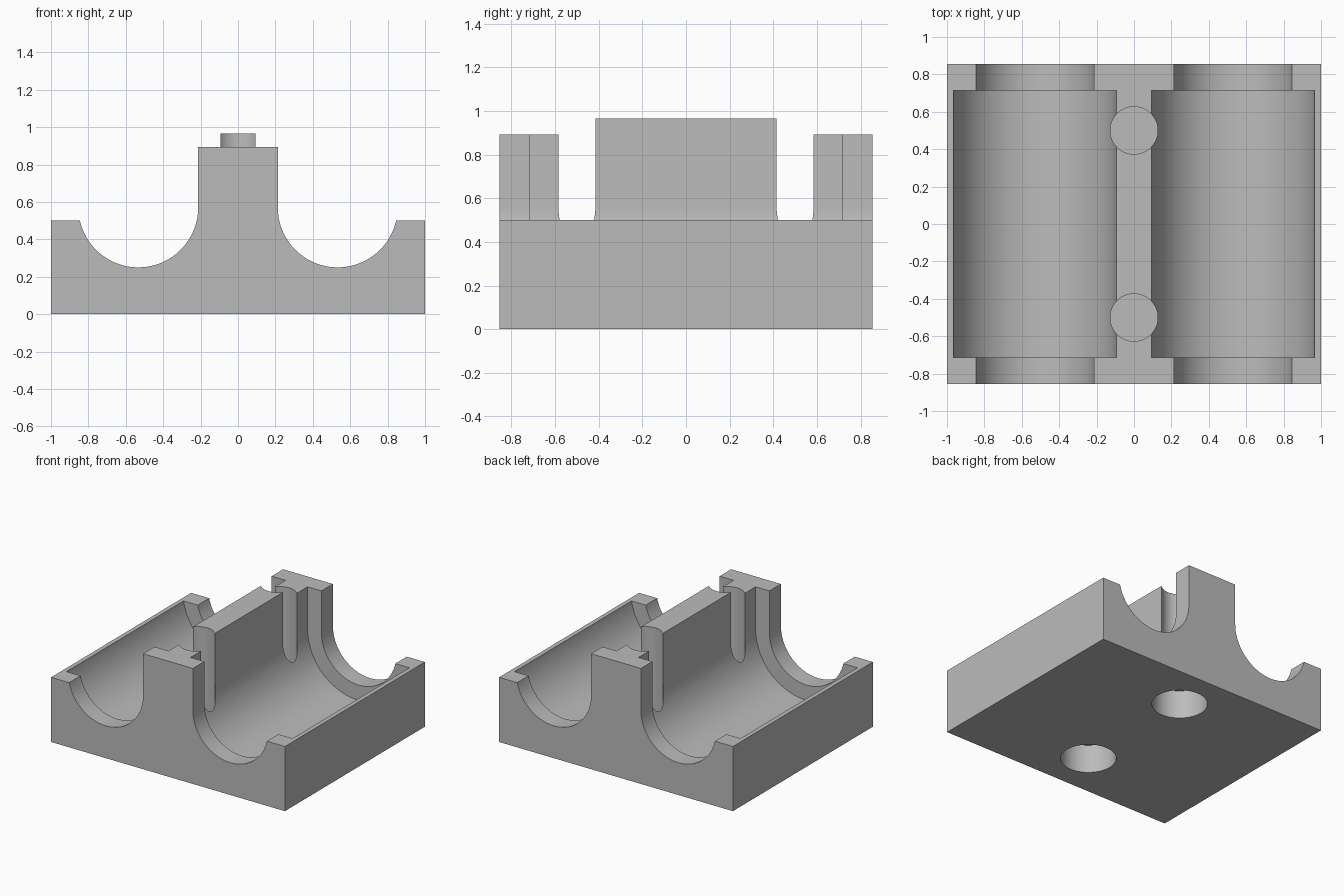
import bpy
import bmesh
from math import asin, cos, sin, pi

if "Cube" in bpy.data.objects:
    bpy.data.objects.remove(bpy.data.objects["Cube"], do_unlink=True)

# Main dimensions
HALF_Y, BASE_Z, TOP_Z, END_Z = 0.855, 0.5, 0.965, 0.893
CH_X, CH_Z = 0.533, 0.57            # channel axis
ROD_R, BEARING_R, BEARING_Y = 0.32, 0.439, 0.715
HOLE_Y, HOLE_R, BORE_R, BORE_Z = 0.5, 0.127, 0.196, 0.22

grey = bpy.data.materials.new("plain grey")
grey.use_nodes = True
grey.diffuse_color = (0.5, 0.5, 0.5, 1)
grey.node_tree.nodes["Principled BSDF"].inputs["Base Color"].default_value = (0.5, 0.5, 0.5, 1)


def prism(name, profile, y0, y1):
    """Extrude a closed x-z profile along y."""
    bm = bmesh.new()
    face = bm.faces.new([bm.verts.new((x, y0, z)) for x, z in profile])
    out = bmesh.ops.extrude_face_region(bm, geom=[face])
    moved = [v for v in out["geom"] if isinstance(v, bmesh.types.BMVert)]
    bmesh.ops.translate(bm, verts=moved, vec=(0, y1 - y0, 0))
    bmesh.ops.recalc_face_normals(bm, faces=bm.faces)
    mesh = bpy.data.meshes.new(name)
    bm.to_mesh(mesh)
    bm.free()
    mesh.materials.append(grey)
    obj = bpy.data.objects.new(name, mesh)
    bpy.context.collection.objects.link(obj)
    return obj


def cylinder(name, radius, y, z0, z1):
    bpy.ops.mesh.primitive_cylinder_add(vertices=64, radius=radius, depth=z1 - z0,
                                        location=(0, y, (z0 + z1) / 2))
    obj = bpy.context.object
    obj.name = name
    obj.data.materials.append(grey)
    return obj


def arc(radius, a0, a1, n=48):
    return [(CH_X + radius * cos(a0 + (a1 - a0) * i / n),
             CH_Z + radius * sin(a0 + (a1 - a0) * i / n)) for i in range(n + 1)]


# Body: slab, rod channels and central rib in one profile
rim = -asin((CH_Z - BASE_Z) / ROD_R)
half = [(1, 0), (1, BASE_Z)] + arc(ROD_R, rim, -pi) + [(CH_X - ROD_R, TOP_Z)]
body = prism("bearing_holder", half + [(-x, z) for x, z in reversed(half)], -HALF_Y, HALF_Y)

cutters = []
for s in (-1, 1):
    # Wider bearing seats
    seat = arc(BEARING_R, 0, -pi) + [(CH_X - BEARING_R, 1.2), (CH_X + BEARING_R, 1.2)]
    cutters.append(prism("bearing_seat_cutter", [(s * x, z) for x, z in seat],
                         -BEARING_Y, BEARING_Y))
    # Lower rib ends
    trim = [(-0.4, END_Z), (0.4, END_Z), (0.4, 1.2), (-0.4, 1.2)]
    cutters.append(prism("rib_end_cutter", trim, *sorted((s * HOLE_Y, s * 1.0))))
    # Screw shaft and head recess, parted by a thin web
    cutters.append(cylinder("screw_shaft_cutter", HOLE_R, s * HOLE_Y, BORE_Z + 0.018, 1.3))
    cutters.append(cylinder("screw_head_cutter", BORE_R, s * HOLE_Y, -0.2, BORE_Z))

bpy.ops.object.select_all(action="DESELECT")
body.select_set(True)
bpy.context.view_layer.objects.active = body
for cutter in cutters:
    cutter.hide_render = True
    mod = body.modifiers.new("cut", "BOOLEAN")
    mod.operation = "DIFFERENCE"
    mod.solver = "EXACT"
    mod.object = cutter
    bpy.ops.object.modifier_apply(modifier=mod.name)
for cutter in cutters:
    bpy.data.objects.remove(cutter, do_unlink=True)

bpy.ops.object.shade_smooth_by_angle(angle=pi / 6)
